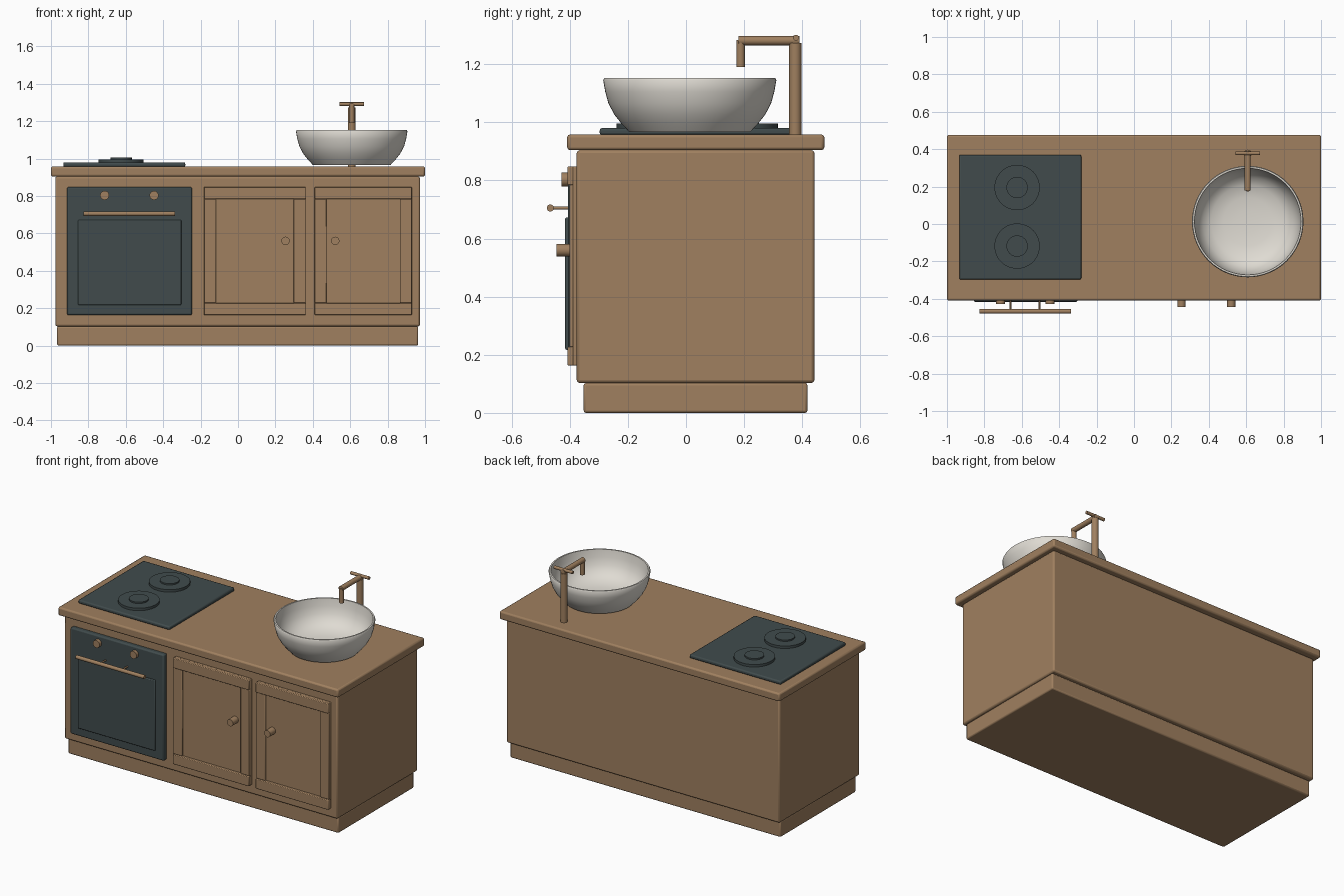
import bpy, math
from mathutils import Vector

if "Cube" in bpy.data.objects:
    bpy.data.objects.remove(bpy.data.objects["Cube"])


def material(name, rgb):
    m = bpy.data.materials.new(name)
    m.diffuse_color = (*rgb, 1)
    m.use_nodes = True
    m.node_tree.nodes["Principled BSDF"].inputs["Base Color"].default_value = m.diffuse_color
    return m


WOOD = material("warm wood", (0.35, 0.215, 0.115))
DARK = material("dark slate", (0.052, 0.071, 0.073))
CERAMIC = material("off white ceramic", (0.74, 0.71, 0.65))


def finish(ob, name, mat, angle=30):
    ob.name = name
    ob.data.materials.clear()
    ob.data.materials.append(mat)
    bpy.ops.object.select_all(action='DESELECT')
    ob.select_set(True)
    bpy.context.view_layer.objects.active = ob
    bpy.ops.object.shade_smooth_by_angle(angle=math.radians(angle))
    return ob


def box(name, x, y, z, mat, bevel=0.008):
    """Bevelled box from (min, max) ranges."""
    bpy.ops.mesh.primitive_cube_add(size=1)
    ob = bpy.context.object
    for v in ob.data.vertices:
        v.co = [r[0] if c < 0 else r[1] for c, r in zip(v.co, (x, y, z))]
    if bevel:
        b = ob.modifiers.new("bevel", 'BEVEL')
        b.width = bevel
        b.segments = 2
    return finish(ob, name, mat)


def rod(name, a, b, r, mat, sides=32):
    """Cylinder between two points."""
    a, b = Vector(a), Vector(b)
    d = b - a
    bpy.ops.mesh.primitive_cylinder_add(vertices=sides, radius=r, depth=d.length,
                                        location=(a + b) / 2)
    ob = bpy.context.object
    ob.rotation_euler = d.to_track_quat('Z', 'Y').to_euler()
    return finish(ob, name, mat)


def lathe(name, profile, centre, mat, sides=64):
    """Revolve an (r, z) profile that starts and ends on the axis."""
    verts, faces, rings = [], [], []
    for r, z in profile:
        n = 1 if r == 0 else sides
        rings.append([len(verts) + i for i in range(n)])
        verts += [(r * math.cos(2 * math.pi * i / sides),
                   r * math.sin(2 * math.pi * i / sides), z) for i in range(n)]
    for p, q in zip(rings, rings[1:]):
        for i in range(sides):
            j = (i + 1) % sides
            if len(p) == 1:
                faces.append((p[0], q[j], q[i]))
            elif len(q) == 1:
                faces.append((p[i], p[j], q[0]))
            else:
                faces.append((p[i], p[j], q[j], q[i]))
    me = bpy.data.meshes.new(name)
    me.from_pydata(verts, [], faces)
    ob = bpy.data.objects.new(name, me)
    ob.location = centre
    bpy.context.collection.objects.link(ob)
    return finish(ob, name, mat, 40)


# Cabinet carcass
box("plinth", (-0.967, 0.963), (-0.352, 0.418), (0, 0.103), WOOD)
box("cabinet_body", (-0.977, 0.973), (-0.376, 0.442), (0.103, 0.904), WOOD, 0.01)
box("countertop", (-1, 1), (-0.409, 0.476), (0.904, 0.958), WOOD, 0.01)

# Cupboard doors: panel, rails across, stiles between them, knob
Z0, Z1, W = 0.163, 0.848, 0.064
for side, x0, x1, knob in (("left", -0.182, 0.362, 0.254), ("right", 0.41, 0.929, 0.52)):
    box(side + "_door_panel", (x0, x1), (-0.39, -0.37), (Z0, Z1), WOOD, 0.004)
    for part, z in (("bottom", Z0), ("top", Z1 - W)):
        box(f"{side}_door_{part}_rail", (x0, x1), (-0.408, -0.386), (z, z + W), WOOD, 0.004)
    for part, x in (("inner", x0), ("outer", x1 - W)):
        box(f"{side}_door_{part}_stile", (x, x + W), (-0.401, -0.386),
            (Z0 + W, Z1 - W), WOOD, 0.004)
    rod(side + "_door_knob", (knob, -0.445, 0.56), (knob, -0.388, 0.56), 0.022, WOOD)

# Oven front
box("oven_front", (-0.914, -0.246), (-0.406, -0.37), (Z0, Z1), DARK)
box("oven_window", (-0.855, -0.303), (-0.416, -0.40), (0.217, 0.672), DARK, 0.005)
for x in (-0.713, -0.449):
    rod("oven_knob", (x, -0.428, 0.803), (x, -0.40, 0.803), 0.024, WOOD)
rod("oven_handle", (-0.826, -0.467, 0.705), (-0.338, -0.467, 0.705), 0.012, WOOD)
for x in (-0.66, -0.505):
    rod("oven_handle_post", (x, -0.467, 0.705), (x, -0.40, 0.705), 0.005, WOOD, 16)

# Cooktop with two stepped burners
box("cooktop", (-0.934, -0.282), (-0.297, 0.37), (0.956, 0.98), DARK)
for y in (-0.118, 0.195):
    rod("burner", (-0.625, y, 0.975), (-0.625, y, 0.996), 0.121, DARK, 48)
    rod("burner_cap", (-0.625, y, 0.99), (-0.625, y, 1.005), 0.057, DARK, 48)

# Round basin standing on the countertop
lathe("basin", [(0, 0.966), (0.208, 0.966), (0.235, 0.995), (0.26, 1.027), (0.28, 1.065),
                (0.291, 1.105), (0.298, 1.145), (0.294, 1.152), (0.285, 1.152),
                (0.278, 1.105), (0.264, 1.06), (0.238, 1.02), (0.195, 0.992),
                (0.13, 0.979), (0.06, 0.974), (0, 0.973)], (0.608, 0.013, 0), CERAMIC)

# Tap
X = 0.608
rod("tap_post", (X, 0.376, 0.95), (X, 0.376, 1.272), 0.021, WOOD)
rod("tap_arm", (X, 0.18, 1.281), (X, 0.39, 1.281), 0.016, WOOD)
rod("tap_spout", (X, 0.188, 1.19), (X, 0.188, 1.283), 0.0145, WOOD)
rod("tap_crossbar", (X - 0.066, 0.378, 1.291), (X + 0.066, 0.378, 1.291), 0.01, WOOD, 24)
